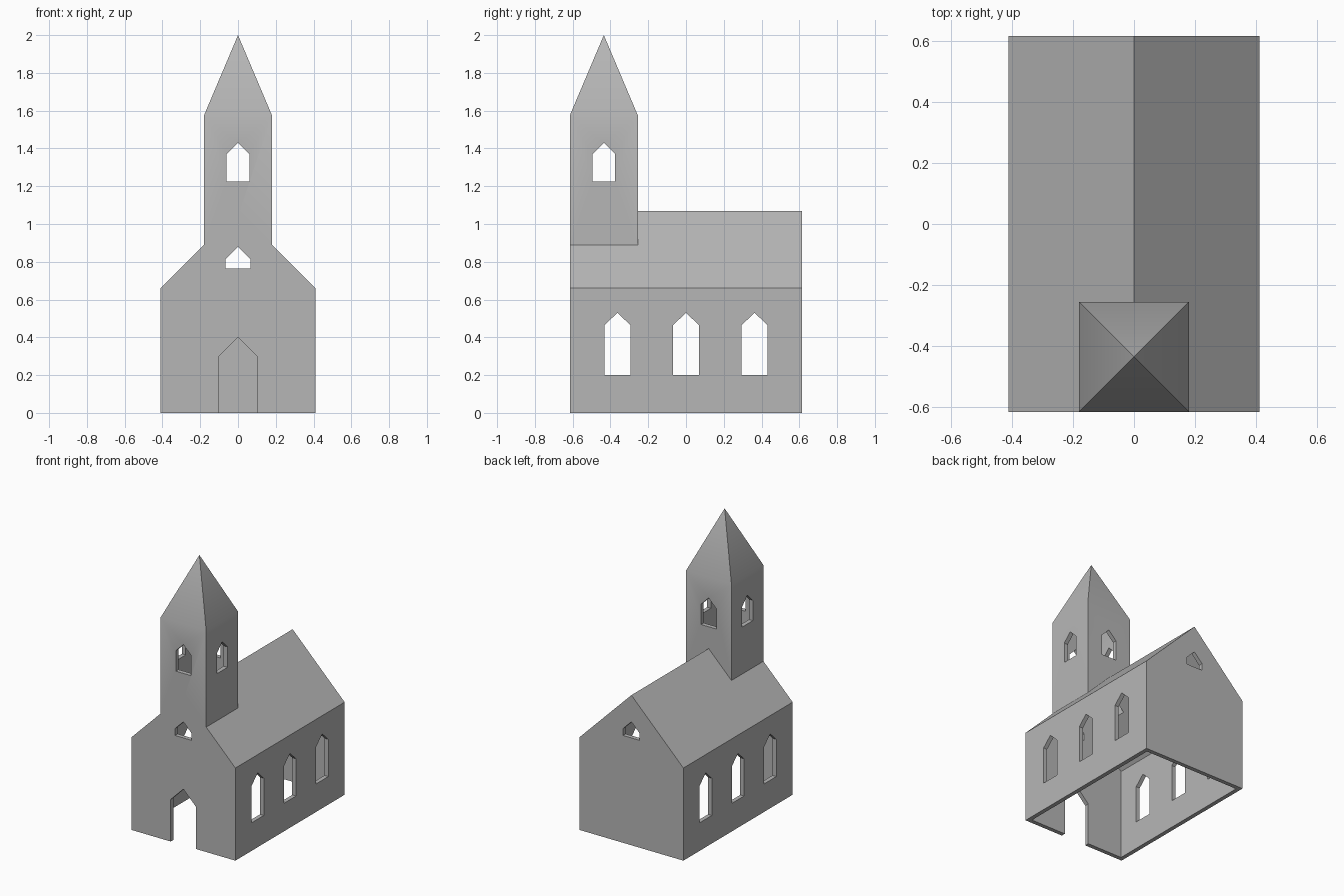
import bpy, bmesh, math
from mathutils import Matrix, Vector

old = bpy.data.objects.get("Cube")
if old:
    bpy.data.objects.remove(old, do_unlink=True)

WALL = 0.03
HALF_W, HALF_L, EAVES, RIDGE = 0.41, 0.615, 0.66, 1.07
TOWER_R, TOWER_Y, TOWER_TOP, APEX = 0.18, -0.435, 1.575, 2.0

stone = bpy.data.materials.new("grey stone")
stone.use_nodes = True
GREY = (0.47, 0.47, 0.47, 1)
stone.diffuse_color = GREY
stone.node_tree.nodes["Principled BSDF"].inputs["Base Color"].default_value = GREY


def make_object(name, bm):
    bmesh.ops.recalc_face_normals(bm, faces=bm.faces)
    mesh = bpy.data.meshes.new(name)
    bm.to_mesh(mesh)
    bm.free()
    mesh.materials.append(stone)
    obj = bpy.data.objects.new(name, mesh)
    bpy.context.collection.objects.link(obj)
    return obj


def gabled_prism(name, half_w, base, shoulder, peak, y0, y1, turn=0.0, shift=(0, 0, 0)):
    """House-shaped profile in XZ, extruded along Y, then turned about Z."""
    bm = bmesh.new()
    profile = [(-half_w, base), (half_w, base), (half_w, shoulder), (0, peak), (-half_w, shoulder)]
    face = bm.faces.new([bm.verts.new((x, y0, z)) for x, z in profile])
    out = bmesh.ops.extrude_face_region(bm, geom=[face])
    moved = [v for v in out["geom"] if isinstance(v, bmesh.types.BMVert)]
    bmesh.ops.translate(bm, verts=moved, vec=(0, y1 - y0, 0))
    bm.transform(Matrix.Translation(Vector(shift)) @ Matrix.Rotation(turn, 4, "Z"))
    return make_object(name, bm)


def spired_tower(name, r, base, top, apex):
    """Square shaft that ends in a four-sided spire."""
    bm = bmesh.new()
    corners = [(-r, -r), (r, -r), (r, r), (-r, r)]
    low = [bm.verts.new((x, TOWER_Y + y, base)) for x, y in corners]
    high = [bm.verts.new((x, TOWER_Y + y, top)) for x, y in corners]
    tip = bm.verts.new((0, TOWER_Y, apex))
    bm.faces.new(low)
    for i in range(4):
        j = (i + 1) % 4
        bm.faces.new((low[i], low[j], high[j], high[i]))
        bm.faces.new((high[i], high[j], tip))
    return make_object(name, bm)


def combine(target, tool, operation):
    tool.hide_render = True
    mod = target.modifiers.new("combine", "BOOLEAN")
    mod.operation, mod.solver, mod.object = operation, "EXACT", tool
    bpy.context.view_layer.objects.active = target
    bpy.ops.object.modifier_apply(modifier=mod.name)
    bpy.data.objects.remove(tool, do_unlink=True)


# Outer body: nave with the tower flush to its front
church = gabled_prism("church_walls_and_roof", HALF_W, 0, EAVES, RIDGE, -HALF_L, HALF_L)
combine(church, spired_tower("tower", TOWER_R, 0.5, TOWER_TOP, APEX), "UNION")

# Hollow interior, open at the floor
in_ridge = RIDGE - WALL * math.sqrt(2)
in_w = HALF_W - WALL
combine(church, gabled_prism("nave_hollow", in_w, -0.1, in_ridge - in_w, in_ridge,
                             -HALF_L + WALL, HALF_L - WALL), "DIFFERENCE")
slope = (APEX - TOWER_TOP) / TOWER_R
in_apex = APEX - WALL * math.hypot(1, slope)
in_r = TOWER_R - WALL
combine(church, spired_tower("tower_hollow", in_r, 0.6, in_apex - slope * in_r, in_apex), "DIFFERENCE")

# Doorway in the front wall only
combine(church, gabled_prism("doorway", 0.1, -0.1, 0.3, 0.4, -0.7, -0.5), "DIFFERENCE")

# Gable windows, front and back
combine(church, gabled_prism("gable_windows", 0.065, 0.765, 0.815, 0.88, -0.8, 0.8), "DIFFERENCE")

# Side windows, each cut through both long walls
for y in (-0.363, 0, 0.363):
    combine(church, gabled_prism("side_windows", 0.068, 0.2, 0.465, 0.53, -0.6, 0.6,
                                 math.pi / 2, (0, y, 0)), "DIFFERENCE")

# Belfry openings on all four tower faces
for turn in (0, math.pi / 2):
    combine(church, gabled_prism("belfry_openings", 0.06, 1.225, 1.37, 1.43, -0.3, 0.3,
                                 turn, (0, TOWER_Y, 0)), "DIFFERENCE")

# Soft shading across the shallow tower-to-spire fold, sharp elsewhere
bpy.ops.object.select_all(action="DESELECT")
church.select_set(True)
bpy.context.view_layer.objects.active = church
bpy.ops.object.shade_smooth_by_angle(angle=math.radians(30))
